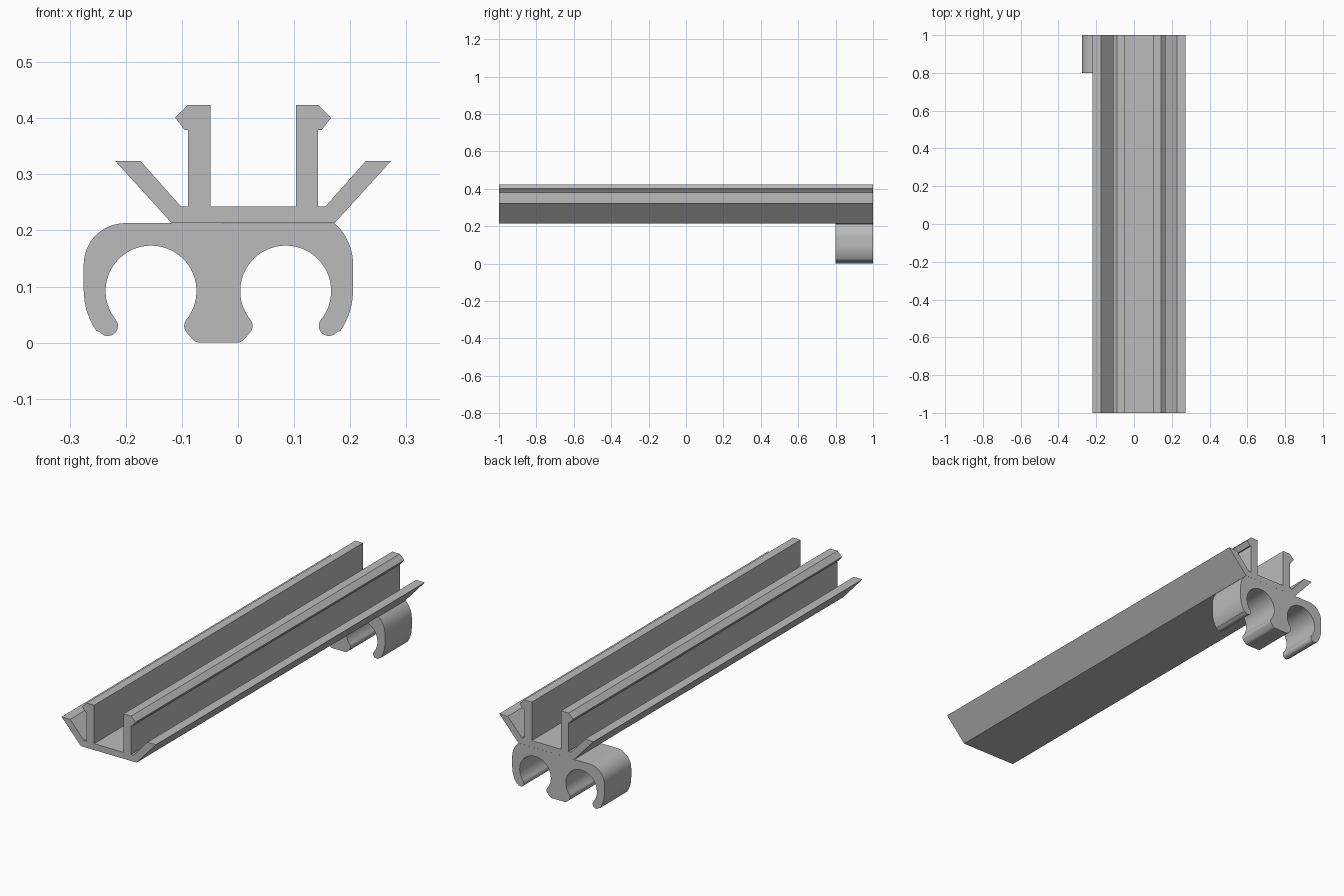
import bpy
import bmesh
from math import cos, sin, radians

cube = bpy.data.objects.get("Cube")
if cube:
    bpy.data.objects.remove(cube, do_unlink=True)

grey = bpy.data.materials.new("plain grey")
grey.use_nodes = True
colour = (0.5, 0.5, 0.5, 1)
grey.diffuse_color = colour
grey.node_tree.nodes["Principled BSDF"].inputs["Base Color"].default_value = colour


def arc(cx, cz, r, start, end, steps):
    """Points on a circle, angles in degrees."""
    angles = [radians(start + (end - start) * i / steps) for i in range(steps + 1)]
    return [(cx + r * cos(a), cz + r * sin(a)) for a in angles]


def mirrored(points, axis):
    """Points reflected across x = axis, in reverse order."""
    return [(2 * axis - x, z) for x, z in reversed(points)]


def extrude_profile(name, points, y0, y1):
    bm = bmesh.new()
    face = bm.faces.new([bm.verts.new((x, y0, z)) for x, z in points])
    ext = bmesh.ops.extrude_face_region(bm, geom=[face])
    moved = [v for v in ext["geom"] if isinstance(v, bmesh.types.BMVert)]
    bmesh.ops.translate(bm, verts=moved, vec=(0, y1 - y0, 0))
    bmesh.ops.recalc_face_normals(bm, faces=bm.faces)
    mesh = bpy.data.meshes.new(name)
    bm.to_mesh(mesh)
    bm.free()
    mesh.materials.append(grey)
    obj = bpy.data.objects.new(name, mesh)
    bpy.context.collection.objects.link(obj)
    return obj


# Long rail: floor, two barbed walls and two slanted wings
base = 0.213
half_rail = [
    (0.172, base), (0.273, 0.324), (0.228, 0.324), (0.156, 0.243),
    (0.143, 0.243), (0.143, 0.379), (0.149, 0.379), (0.166, 0.401),
    (0.143, 0.424), (0.103, 0.424), (0.103, 0.243),
]
extrude_profile("rail", half_rail + mirrored(half_rail, 0.027), -1, 1)

# Double pipe clip under the back end: hooked arm, round socket, middle post
half_clip = (
    arc(-0.145, 0.094, 0.13, 180, 214, 8)
    + arc(-0.232, 0.030, 0.018, 220, 399, 12)
    + arc(-0.155, 0.092, 0.081, 215, -35, 40)
    + arc(-0.078, 0.030, 0.018, 141, 220, 6)
    + [(-0.080, 0.005), (-0.074, 0.001), (-0.067, 0)]
)
left_shoulder = arc(-0.201, 0.139, 0.074, 90, 180, 14)
right_shoulder = arc(0.108, 0.140, 0.097, 0, 48.5, 10)
clip = extrude_profile(
    "pipe_clip",
    left_shoulder + half_clip + mirrored(half_clip, -0.035) + right_shoulder,
    0.8, 1)

# Smooth the curved walls while keeping the end edges sharp
bpy.ops.object.select_all(action="DESELECT")
clip.select_set(True)
bpy.context.view_layer.objects.active = clip
bpy.ops.object.shade_smooth_by_angle(angle=radians(30))
